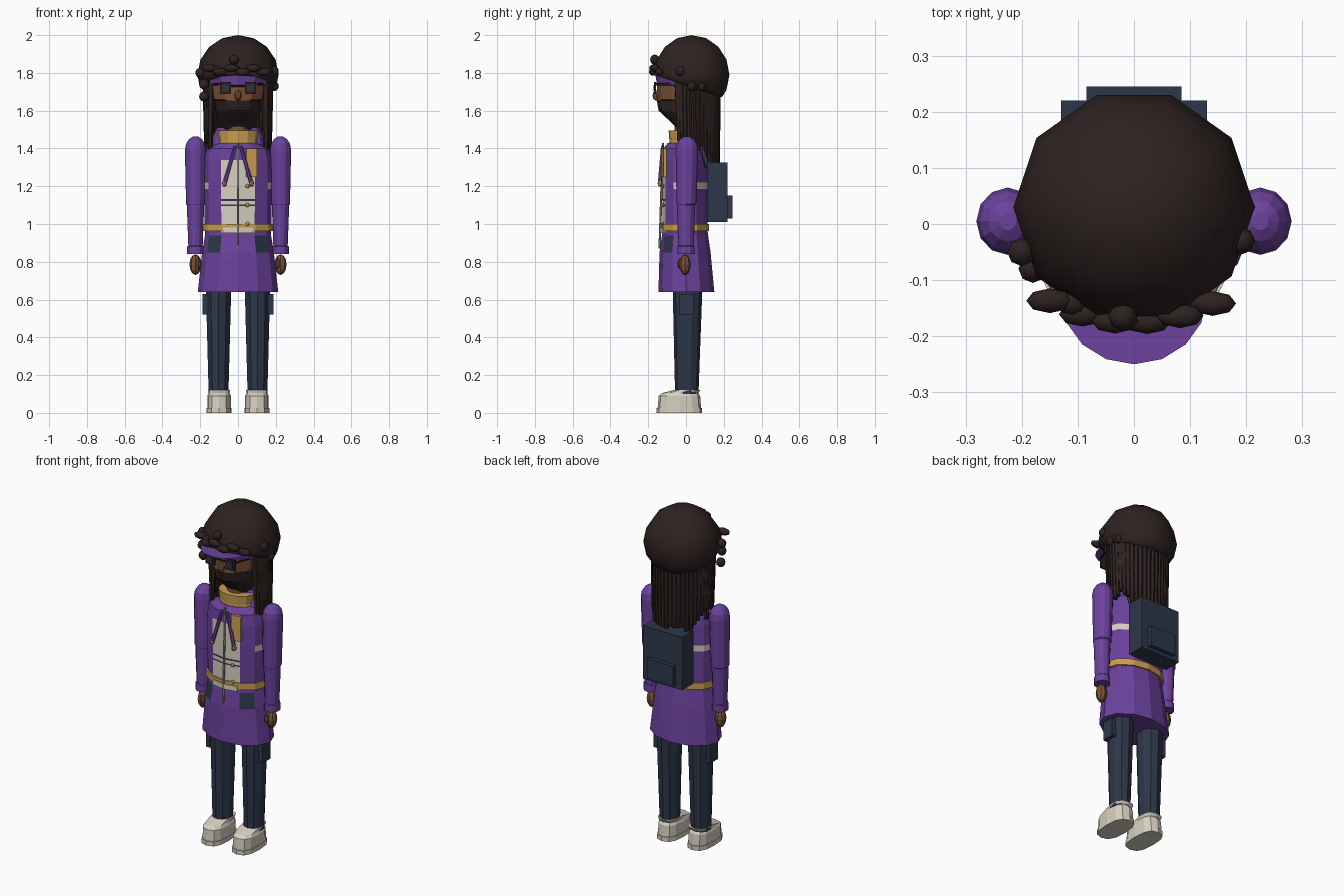
import bpy, bmesh, math, random
from mathutils import Vector, Matrix

if "Cube" in bpy.data.objects:
    bpy.data.objects.remove(bpy.data.objects["Cube"])
random.seed(4)


def material(name, colour):
    mat = bpy.data.materials.new(name)
    mat.use_nodes = True
    mat.diffuse_color = (*colour, 1)
    mat.node_tree.nodes["Principled BSDF"].inputs["Base Color"].default_value = (*colour, 1)
    return mat


hair = material("dark brown hair", (.027, .016, .015))
skin = material("brown skin", (.2, .083, .038))
purple = material("purple cloth", (.15, .055, .34))
navy = material("navy cloth", (.026, .038, .068))
gold = material("gold trim", (.6, .35, .08))
white = material("off white", (.68, .63, .53))
grey = material("grey zip", (.33, .32, .31))


def finish(name, bm, mats, rule=None, smooth=False):
    """Turn a bmesh into an object; rule picks a material index from a face centre."""
    bmesh.ops.recalc_face_normals(bm, faces=bm.faces)
    for face in bm.faces:
        face.smooth = smooth
        if rule:
            face.material_index = rule(face.calc_center_median())
    mesh = bpy.data.meshes.new(name)
    bm.to_mesh(mesh)
    bm.free()
    for mat in mats:
        mesh.materials.append(mat)
    obj = bpy.data.objects.new(name, mesh)
    bpy.context.collection.objects.link(obj)
    return obj


def loft(name, rings, mats, cx=0, sides=12, square=1, rule=None):
    """Stack elliptical rings given as (z, x radius, y radius, y centre)."""
    bm = bmesh.new()
    power = lambda v: math.copysign(abs(v) ** square, v)
    loops = []
    for z, rx, ry, cy in rings:
        angles = [math.tau * i / sides - math.pi / 2 for i in range(sides)]
        loops.append([bm.verts.new((cx + rx * power(math.cos(a)), cy + ry * power(math.sin(a)), z))
                      for a in angles])
    for low, high in zip(loops, loops[1:]):
        for i in range(sides):
            j = (i + 1) % sides
            bm.faces.new((low[i], low[j], high[j], high[i]))
    bm.faces.new(loops[0][::-1])
    bm.faces.new(loops[-1])
    return finish(name, bm, mats, rule)


def box(name, low, high, mat, turn=0):
    bm = bmesh.new()
    low, high = Vector(low), Vector(high)
    bmesh.ops.create_cube(bm, size=1, matrix=Matrix.Translation((low + high) / 2)
                          @ Matrix.Rotation(turn, 4, 'Z') @ Matrix.Diagonal((*(high - low), 1)))
    return finish(name, bm, [mat])


def rod(name, start, end, r1, r2, mat, sides=6):
    start, end = Vector(start), Vector(end)
    axis = end - start
    bm = bmesh.new()
    bmesh.ops.create_cone(bm, cap_ends=True, segments=sides, radius1=r1, radius2=r2, depth=axis.length,
                          matrix=Matrix.Translation((start + end) / 2)
                          @ axis.to_track_quat('Z', 'Y').to_matrix().to_4x4())
    return finish(name, bm, [mat])


def ball(name, centre, size, mat, segments=8, rings=6, smooth=False):
    bm = bmesh.new()
    bmesh.ops.create_uvsphere(bm, u_segments=segments, v_segments=rings, radius=1,
                              matrix=Matrix.Translation(centre) @ Matrix.Diagonal((*size, 1)))
    return finish(name, bm, [mat], smooth=smooth)


# Jacket body: pale shirt front with dark lines, pale stripe round the sides and back
def jacket_rule(c):
    if c.y < -.08 and abs(c.x) < .07 and c.z < 1.34:
        return 2 if 1.122 < c.z < 1.132 or 1.094 < c.z < 1.102 else 1
    return 1 if 1.185 < c.z < 1.22 and c.y > -.06 else 0


loft("jacket", [(.95, .175, .12, -.005), (1.094, .178, .12, -.005), (1.102, .178, .12, -.005),
                (1.122, .178, .12, -.005), (1.132, .178, .12, -.005), (1.185, .18, .12, -.005),
                (1.22, .182, .12, -.005), (1.34, .18, .12, -.005), (1.4, .165, .115, -.005),
                (1.43, .1, .09, -.005)], [purple, white, navy], rule=jacket_rule)

# Skirt of the coat with dark slanted pockets
loft("coat_skirt", [(.64, .213, .148, .002), (.85, .19, .135, -.005), (.94, .175, .122, -.005),
                    (.97, .172, .118, -.005)], [purple, navy],
     rule=lambda c: int(.85 < c.z < .94 and .09 < abs(c.x) < .16 and c.y < -.06))
loft("belt", [(.962, .186, .128, -.005), (1, .186, .128, -.005)], [gold])
for side in (-1, 1):
    box("shirt_hem", (side * .04 - .04, -.132, .952), (side * .04 + .04, -.124, .982), white, side * .18)

# Collar, lapel, drawstrings, zip and buttons
loft("collar", [(1.415, .105, .08, -.01), (1.44, .1, .078, -.01), (1.495, .108, .082, -.01)], [gold])
loft("hood_rim", [(1.4, .14, .08, .02), (1.46, .135, .075, .035), (1.51, .11, .065, .04)], [purple])
box("lapel", (.042, -.124, 1.25), (.1, -.108, 1.4), gold, .18)
rod("zip", (0, -.122, 1.43), (0, -.14, .87), .006, .006, grey)
for side in (-1, 1):
    rod("drawstring", (side * .015, -.125, 1.41), (side * .07, -.138, 1.22), .008, .011, purple)
    ball("drawstring_tip", (side * .072, -.138, 1.215), (.012, .012, .018), gold)
for i in range(4):
    ball("button", (.05, -.122, 1 + i * .1), (.011, .008, .011), gold)

for side in (-1, 1):
    x = side * .225
    # Sleeve with domed shoulder, elbow step and cuff
    loft("sleeve", [(.84, .044, .046, 0), (.88, .044, .046, 0), (.885, .038, .042, 0), (1.1, .046, .048, 0),
                    (1.105, .05, .052, .002), (1.39, .056, .06, .005), (1.425, .05, .054, .005),
                    (1.45, .034, .036, .005), (1.462, .015, .016, .005)], [purple], cx=x)
    ball("hand", (x, -.005, .785), (.032, .03, .055), skin)
    ball("thumb", (x - side * .015, -.03, .79), (.013, .015, .03), skin, 6, 4)
    # Trouser leg and cargo pocket
    loft("trouser_leg", [(.1, .055, .062, .004), (.64, .07, .078, .008), (.8, .075, .08, .005)],
         [navy], cx=side * .103, sides=10)
    box("cargo_pocket", (side * .173 - .014, -.035, .52), (side * .173 + .014, .04, .63), navy)
    # Shoe with stepped sole
    loft("shoe_sole", [(0, .066, .121, -.035), (.026, .066, .121, -.035)], [white],
         cx=side * .1, square=.75)
    loft("shoe", [(.026, .062, .115, -.035), (.09, .062, .11, -.035), (.105, .055, .095, -.03),
                  (.122, .058, .068, .008)], [white], cx=side * .1, square=.75)

# Backpack
box("backpack", (-.13, .115, 1.01), (.13, .22, 1.325), navy)
box("backpack_pocket", (-.085, .21, 1.03), (.085, .245, 1.15), navy)
for side in (-1, 1):
    rod("backpack_strap", (side * .1, .12, 1.3), (side * .1, .08, 1.41), .018, .018, navy)

# Head with beard on its lower half
loft("neck", [(1.4, .06, .06, 0), (1.56, .06, .06, 0)], [skin])
loft("head", [(1.5, .075, .055, .01), (1.53, .095, .08, .01), (1.6, .118, .145, 0), (1.655, .123, .155, 0),
              (1.66, .14, .153, 0), (1.73, .152, .153, 0), (1.82, .14, .14, 0)], [skin, hair],
     rule=lambda c: int(c.z < 1.656))
ball("nose", (0, -.155, 1.68), (.018, .022, .028), skin)

# Glasses
for side in (-1, 1):
    x = side * .066
    box("glasses_frame", (x - .03, -.17, 1.688), (x + .03, -.158, 1.752), hair)
    box("glasses_lens", (x - .016, -.173, 1.705), (x + .016, -.168, 1.735), navy)
    rod("glasses_arm", (side * .1, -.162, 1.74), (side * .155, -.02, 1.74), .006, .006, hair)
rod("glasses_bridge", (-.04, -.165, 1.73), (.04, -.165, 1.73), .006, .006, hair)

# Cap band and thin brim seen from beneath
loft("cap_band", [(1.735, .162, .158, .005), (1.795, .185, .168, .005)], [purple])
bm = bmesh.new()
arc = [math.pi * i / 8 for i in range(9)]
bm.faces.new([bm.verts.new((.13 * math.cos(a), -.13 - .12 * math.sin(a), 1.782)) for a in arc])
brim = finish("cap_brim", bm, [purple])
if brim.data.polygons[0].normal.z > 0:
    brim.data.flip_normals()

# Rounded mass of hair, cut on a slant from brow to nape
bm = bmesh.new()
bmesh.ops.create_uvsphere(bm, u_segments=10, v_segments=8, radius=1,
                          matrix=Matrix.Translation((0, .03, 1.79)) @ Matrix.Diagonal((.215, .21, .21, 1))
                          @ Matrix.Rotation(math.pi / 2, 4, 'Z'))
cut = bmesh.ops.bisect_plane(bm, geom=bm.verts[:] + bm.edges[:] + bm.faces[:], plane_co=(0, -.17, 1.79),
                             plane_no=(0, .33, 1), clear_inner=True)
bmesh.ops.contextual_create(bm, geom=[e for e in cut["geom_cut"] if isinstance(e, bmesh.types.BMEdge)])
finish("hair_mass", bm, [hair], smooth=True)

# Small twisted knots along the brow and sides
knots = [(-.2, -.05, 1.8), (-.18, -.08, 1.74), (-.18, -.07, 1.675), (-.11, -.14, 1.81), (-.02, -.165, 1.87),
         (.19, -.03, 1.81), (.17, .08, 1.73), (.19, .03, 1.73)]
for centre in knots:
    ball("hair_knot", centre, (.026, .025, .027), hair, smooth=True)
for i in range(6):
    x = -.15 + i * .058
    ball("brow_twist", (x, -.175 + 1.7 * x * x, 1.825 - .02 * (i % 2)), (.042, .022, .02), hair, smooth=True)

# Long hanging locks round the sides and back
count = 30
for i in range(count):
    a = math.radians(-28 + 236 * i / (count - 1))
    x, y = .163 * math.cos(a), .025 + .135 * math.sin(a)
    bottom = 1.42 - .11 * max(math.sin(a), 0) + random.uniform(-.04, .04)
    rod("hair_lock", (x, y, 1.75), (x * 1.02, y + .006, bottom), .025, .013, hair)
